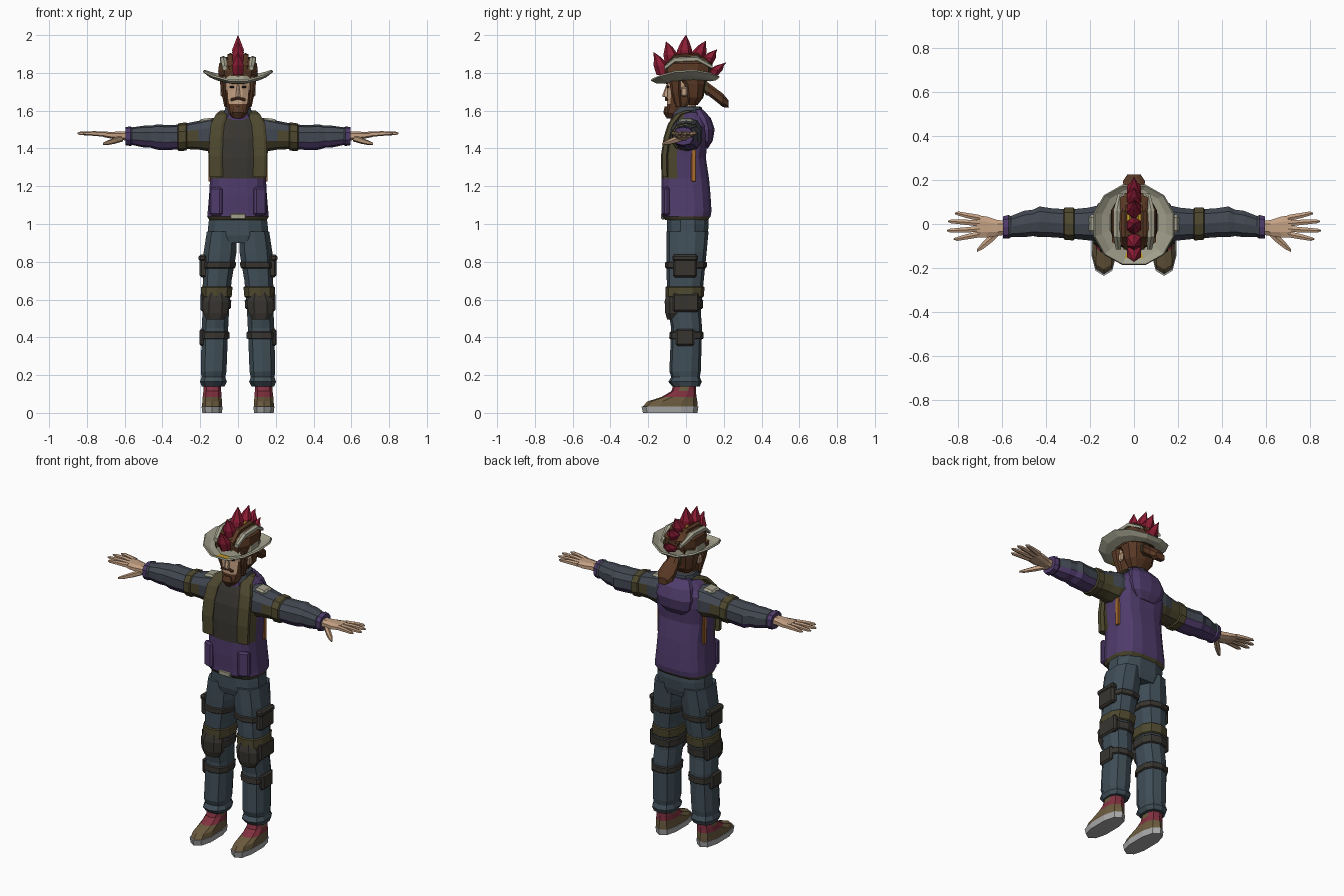
import bpy, bmesh
from math import sin, cos, pi, copysign
from mathutils import Euler

COL = dict(denim=(.05, .075, .095), slate=(.055, .065, .085), purple=(.08, .045, .15), olive=(.075, .065, .028),
           dark=(.04, .036, .03), skin=(.56, .36, .23), hair=(.10, .04, .018), red=(.27, .012, .035),
           cream=(.37, .36, .27), yellow=(.55, .33, .02), shoe=(.15, .105, .05), sole=(.4, .4, .4),
           orange=(.4, .15, .03), black=(.015, .012, .012), sock=(.22, .03, .05))
MATS = {}
for k, c in COL.items():
    MATS[k] = bpy.data.materials.new(k)
    MATS[k].diffuse_color = (*c, 1)


def finish(name, bm, rule, mirror):
    """Colour the faces, store the mesh, optionally mirror it in x."""
    bmesh.ops.recalc_face_normals(bm, faces=bm.faces)
    me = bpy.data.meshes.new(name)
    used = []
    for f in bm.faces:
        k = rule if isinstance(rule, str) else rule(f.calc_center_median())
        if k not in used:
            used.append(k)
            me.materials.append(MATS[k])
        f.material_index = used.index(k)
    bm.to_mesh(me)
    bm.free()
    ob = bpy.data.objects.new(name, me)
    bpy.context.collection.objects.link(ob)
    if mirror:
        ob.modifiers.new("mirror", 'MIRROR').use_clip = False
    return ob


def loft(name, rings, rule, n=8, axis='z', power=.8, mirror=False, cap=True):
    """Skin rings (t, centre a, centre b, radius a, radius b) along an axis."""
    bm, loops = bmesh.new(), []
    for t, a, b, ra, rb in rings:
        loop = []
        for i in range(n):
            w = (i + .5) * 2 * pi / n
            c, s = cos(w) / cos(pi / n), sin(w) / cos(pi / n)
            u = a + ra * copysign(abs(c) ** power, c)
            v = b + rb * copysign(abs(s) ** power, s)
            loop.append(bm.verts.new({'z': (u, v, t), 'x': (t, u, v), 'y': (u, t, v)}[axis]))
        loops.append(loop)
    for p, q in zip(loops, loops[1:]):
        for i in range(n):
            bm.faces.new((p[i], p[i - 1], q[i - 1], q[i]))
    if cap:
        bm.faces.new(loops[0])
        bm.faces.new(loops[-1])
    return finish(name, bm, rule, mirror)


def box(name, centre, size, rule, mirror=False, bevel=.01, rot=(0, 0, 0)):
    bm = bmesh.new()
    bmesh.ops.create_cube(bm, size=1)
    bmesh.ops.scale(bm, vec=size, verts=bm.verts)
    if bevel:
        bmesh.ops.bevel(bm, geom=bm.edges[:], offset=bevel, segments=1, affect='EDGES')
    bmesh.ops.rotate(bm, matrix=Euler(rot).to_matrix(), verts=bm.verts)
    bmesh.ops.translate(bm, vec=centre, verts=bm.verts)
    return finish(name, bm, rule, mirror)


def span(z, y0, y1, rx, cx=0):
    """Ring given by its front and back limits."""
    return (z, cx, (y0 + y1) / 2, rx, (y1 - y0) / 2)


# shoes
loft("shoe_sole", [span(0, -.222, .055, .052, .137), span(.035, -.23, .06, .056, .137)], "sole", 10, mirror=True)
loft("shoe_upper", [span(.03, -.226, .056, .053, .137), span(.06, -.2, .055, .052, .137),
                    span(.085, -.125, .052, .05, .137), span(.115, -.075, .05, .047, .136),
                    span(.16, -.06, .05, .045, .135)],
     lambda c: "sock" if c.z > .09 and abs(c.y) > .02 else "shoe", 10, mirror=True)

# trouser legs with gathered hems
LEG = [span(.14, -.07, .07, .06, .132), span(.165, -.09, .08, .071, .13), span(.19, -.075, .07, .063, .13),
       span(.22, -.085, .075, .068, .129), span(.45, -.075, .082, .07, .122), span(.53, -.09, .075, .07, .118),
       span(.6, -.095, .08, .073, .116), span(.7, -.098, .09, .076, .11), span(.85, -.1, .105, .087, .095),
       span(.96, -.1, .115, .08, .085)]
loft("trouser_leg", LEG, "denim", 10, mirror=True)
loft("trouser_hips", [span(.9, -.09, .105, .13), span(.94, -.1, .115, .16), span(1.0, -.1, .12, .157),
                      span(1.06, -.1, .115, .148)], "denim", 12)


def leg_ring(z, grow):
    for p, q in zip(LEG, LEG[1:]):
        if p[0] <= z <= q[0]:
            k = (z - p[0]) / (q[0] - p[0])
            r = [a + (b - a) * k for a, b in zip(p, q)]
            return (z, r[1], r[2], r[3] + grow, r[4] + grow)


# leg straps, knee pads and pouches
for name, z0, z1, col in (("calf_strap", .39, .43, "dark"), ("knee_strap", .55, .6, "dark"),
                          ("thigh_wrap", .61, .67, "olive"), ("thigh_strap", .765, .8, "dark")):
    loft(name, [leg_ring(z0, .002), leg_ring(z0 + .005, .008), leg_ring(z1 - .005, .008), leg_ring(z1, .002)],
         col, 10, mirror=True)
loft("knee_pad", [(.495, .12, -.07, .045, .03), (.53, .12, -.06, .066, .05), (.59, .118, -.06, .07, .053),
                  (.64, .115, -.065, .05, .035)], "dark", mirror=True)
box("thigh_pouch", (.183, -.005, .775), (.04, .125, .115), "dark", True)
box("thigh_pouch_flap", (.188, -.005, .82), (.04, .135, .035), "dark", True)
box("knee_pouch", (.182, .0, .585), (.032, .14, .1), "dark", True)
box("calf_pouch", (.19, -.005, .4), (.03, .1, .09), "dark", True)


# jacket
def jacket_colour(c):
    if c.z < 1.05:
        return "olive"
    if c.y < -.05 and c.z > 1.24 and abs(c.x) < .1:
        return "dark"
    if c.y < -.02 and c.z > 1.27:
        return "olive"
    return "purple"


loft("jacket_body", [span(1.02, -.11, .115, .152), span(1.04, -.125, .13, .163), span(1.07, -.125, .135, .16),
                     span(1.15, -.13, .13, .153), span(1.24, -.13, .122, .148), span(1.35, -.128, .105, .155),
                     span(1.45, -.115, .115, .165), span(1.52, -.09, .115, .155), span(1.565, -.07, .1, .11),
                     span(1.59, -.06, .09, .075)], jacket_colour, 16, power=.7)
loft("vest_lapel", [(1.25, .115, -.112, .035, .018), (1.36, .118, -.115, .036, .018), (1.46, .115, -.1, .036, .018),
                    (1.53, .108, -.078, .036, .018), (1.58, .085, -.04, .033, .02), (1.6, .075, .02, .02, .025)],
     "olive", mirror=True, power=.6)
box("jacket_pocket", (.115, -.108, 1.12), (.07, .03, .15), "purple", True, rot=(0, 0, .35))
box("side_stripe", (.15, .04, 1.31), (.014, .025, .17), "orange", True, .003)
box("belt_buckle", (0, -.122, 1.04), (.08, .02, .03), "cream", bevel=.004)
loft("hood", [(1.4, 0, .1, .06, .015), (1.44, 0, .105, .1, .035), (1.5, 0, .1, .115, .05),
              (1.56, 0, .085, .1, .045), (1.605, 0, .065, .07, .025)], "purple", 10)
loft("collar", [span(1.55, -.08, .09, .085), span(1.585, -.075, .085, .074), span(1.62, -.065, .08, .066),
                span(1.622, -.05, .065, .05)], lambda c: "slate" if c.z > 1.58 else "purple", 10)


# sleeves, with cuffs and folds
def sleeve_colour(c):
    if .27 < c.x < .32:
        return "olive"
    if c.x < .27:
        return "olive" if c.z < 1.47 else "slate"
    return "purple" if c.z < 1.45 or c.x > .565 else "slate"


loft("sleeve", [(.09, .005, 1.475, .08, .085), (.16, .003, 1.472, .082, .083), (.21, .0, 1.47, .074, .073),
                (.27, .0, 1.465, .068, .066), (.275, 0, 1.463, .075, .072), (.315, .002, 1.46, .074, .07),
                (.32, .002, 1.46, .066, .063), (.38, .006, 1.458, .066, .064), (.43, .01, 1.46, .07, .064),
                (.46, .005, 1.462, .06, .056), (.5, 0, 1.463, .06, .055), (.56, -.012, 1.465, .048, .045),
                (.57, -.013, 1.465, .054, .05), (.595, -.015, 1.465, .05, .046)], sleeve_colour, 10, 'x', mirror=True)
box("shoulder_patch", (.17, .0, 1.546), (.07, .08, .025), "cream", True, rot=(0, .12, 0))

# hands
loft("palm", [(.57, -.017, 1.466, .03, .026), (.62, -.018, 1.467, .036, .022), (.67, -.014, 1.47, .048, .018),
              (.715, -.01, 1.475, .05, .014)], "skin", axis='x', mirror=True)
for i, (y0, x1, y1) in enumerate(((.027, .815, .048), (.002, .845, .012), (-.022, .85, -.03), (-.046, .82, -.068))):
    ym = y0 * .45 + y1 * .55
    loft(f"finger_{i + 1}", [(.7, y0, 1.475, .014, .013), (.76, ym, 1.479, .012, .011),
                             (x1 - .015, y1, 1.48, .009, .008), (x1, y1, 1.48, .003, .003)],
         "skin", 6, 'x', mirror=True)
loft("thumb", [(.61, -.03, 1.455, .018, .016), (.65, -.066, 1.442, .02, .015), (.69, -.1, 1.43, .016, .011),
               (.715, -.122, 1.425, .006, .005)], "skin", 6, 'x', mirror=True)

# head with beard
loft("head", [span(1.56, -.09, -.045, .026), span(1.585, -.105, -.01, .05), span(1.635, -.1, .04, .062),
              span(1.66, -.1, .06, .067), span(1.71, -.097, .07, .072), span(1.745, -.1, .075, .076),
              span(1.79, -.1, .08, .08)],
     lambda c: "hair" if c.z < 1.63 or (c.z < 1.7 and c.y > -.08) else "skin", 12, power=.85)
loft("neck", [(1.54, 0, .01, .05, .05), (1.66, 0, .0, .05, .05)], "skin")
loft("goatee", [(1.558, 0, -.085, .015, .015), (1.59, 0, -.098, .032, .02), (1.622, 0, -.095, .022, .016)], "hair", 6)
box("moustache", (.02, -.104, 1.662), (.042, .016, .014), "hair", True, .004, (0, .25, 0))
loft("nose", [(1.672, 0, -.103, .014, .018), (1.685, 0, -.104, .012, .018), (1.735, 0, -.096, .006, .008)], "skin", 6)
box("eye", (.032, -.096, 1.725), (.024, .012, .012), "black", True, .003)
box("eyebrow", (.032, -.1, 1.747), (.036, .012, .01), "hair", True, .003, (0, -.15, 0))
box("ear", (.083, -.01, 1.7), (.018, .035, .05), "skin", True, .007)

# hair: back, side locks, crown and ponytail
loft("hair_back", [span(1.63, .0, .06, .05), span(1.67, -.01, .09, .08), span(1.74, -.03, .105, .093),
                   span(1.79, -.08, .115, .095)], "hair", 10)
loft("side_lock", [(1.62, .064, -.04, .008, .015), (1.7, .077, -.055, .012, .022), (1.79, .085, -.06, .016, .03)],
     "hair", 6, mirror=True)
loft("hair_crown", [span(1.76, -.105, .12, .095), span(1.81, -.115, .135, .105), span(1.85, -.105, .135, .1),
                    span(1.88, -.075, .105, .07), span(1.895, -.03, .06, .03)], "hair", 10)
for x in (.04, .078):
    loft("crown_lock", [(-.115, x * .9, 1.825, .012, .012), (-.06, x, 1.9 - x * .4, .016, .014),
                        (.06, x, 1.905 - x * .4, .016, .014), (.14, x * .8, 1.83, .01, .01)],
         "hair" if x < .05 else "cream", 6, 'y', mirror=True)
box("crown_clip", (.03, .04, 1.893), (.03, .06, .014), "yellow", True, .004, (0, .3, 0))
loft("ponytail", [(.08, 0, 1.735, .025, .025), (.11, 0, 1.72, .032, .034), (.15, 0, 1.69, .045, .034),
                  (.195, 0, 1.655, .05, .036), (.225, 0, 1.635, .03, .02)], "hair", 8, 'y')
loft("ponytail_tie", [(.1, 0, 1.725, .037, .037), (.115, 0, 1.715, .038, .038)], "olive", 8, 'y')

# hat brim, curled up at the sides
brim = loft("hat_brim", [(1.80, 0, .01, .104, .122), (1.768, 0, .006, .108, .126), (1.772, 0, 0, .145, .155),
                         (1.785, 0, -.005, .178, .178)],
            lambda c: "yellow" if c.y < -.12 and abs(c.x) < .06 and c.z < 1.777 else "cream",
            12, power=.95, cap=False)
for v in brim.data.vertices:
    v.co.z += 1.3 * v.co.x ** 2 + .05 * v.co.y - .012
brim.modifiers.new("thickness", 'SOLIDIFY').thickness = .01

# spiked crest
CREST = [(-.115, 1.79, -.172, 1.91), (-.07, 1.85, -.105, 1.965), (-.01, 1.87, 0, 2.0),
         (.055, 1.87, .105, 1.97), (.1, 1.85, .165, 1.925), (.13, 1.79, .213, 1.855)]
for i, (y0, z0, y1, z1) in enumerate(CREST):
    loft(f"crest_spike_{i + 1}", [(z0, 0, y0, .026, .036), (z0 + .4 * (z1 - z0), 0, y0 + .3 * (y1 - y0), .031, .034),
                                  (z0 + .75 * (z1 - z0), 0, y0 + .6 * (y1 - y0), .014, .018),
                                  (z1, 0, y1, .001, .001)], "red", 6, power=1)
